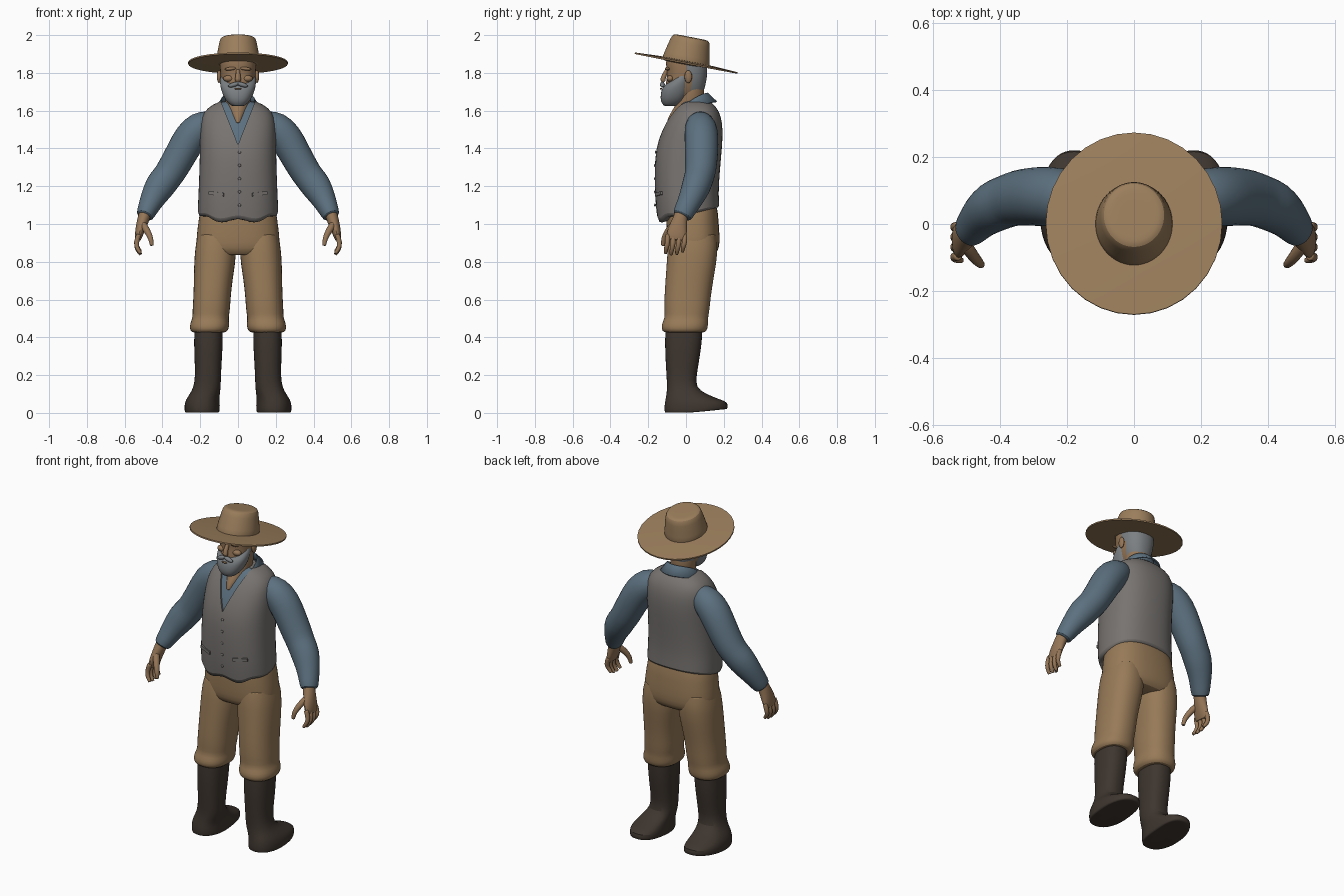
import bpy, bmesh, math
from mathutils import Vector, Matrix

if "Cube" in bpy.data.objects:
    bpy.data.objects.remove(bpy.data.objects["Cube"])


def material(name, rgb):
    m = bpy.data.materials.new(name)
    m.diffuse_color = (*rgb, 1)
    m.use_nodes = True
    m.node_tree.nodes["Principled BSDF"].inputs["Base Color"].default_value = m.diffuse_color
    return m


HAT = material("straw tan", (.33, .21, .108))
SKIN = material("weathered skin", (.30, .18, .095))
HAIR = material("grey hair", (.20, .215, .225))
VEST = material("grey cloth", (.185, .172, .163))
SHIRT = material("blue cloth", (.107, .163, .212))
PANTS = material("tan cloth", (.315, .197, .098))
BOOT = material("dark leather", (.048, .036, .028))


def skin_rings(name, rings, mats, subsurf=1):
    """Bridge rings of points into a closed solid."""
    bm = bmesh.new()
    # inset end rings keep the caps flat under subdivision
    ends = []
    for r in (rings[0], rings[-1]):
        c = sum(r, Vector()) / len(r)
        ends.append([c.lerp(p, .7) for p in r])
    loops = [[bm.verts.new(p) for p in r] for r in [ends[0], *rings, ends[1]]]
    n = len(loops[0])
    for a, b in zip(loops, loops[1:]):
        for i in range(n):
            bm.faces.new((a[i], a[(i + 1) % n], b[(i + 1) % n], b[i]))
    bm.faces.new(loops[0])
    bm.faces.new(loops[-1])
    bmesh.ops.recalc_face_normals(bm, faces=bm.faces)
    return finish(name, bm, mats, subsurf)


def finish(name, bm, mats, subsurf=0):
    me = bpy.data.meshes.new(name)
    bm.to_mesh(me)
    bm.free()
    for m in mats:
        me.materials.append(m)
    ob = bpy.data.objects.new(name, me)
    bpy.context.collection.objects.link(ob)
    if subsurf:
        mod = ob.modifiers.new("smooth", 'SUBSURF')
        mod.levels = mod.render_levels = subsurf
    return ob


def loft(name, rows, mat, p=2.3, seg=24, s=1, subsurf=1, grow=0, edit=None):
    """Stack of horizontal rounded sections: z, half width, front y, back y, centre x."""
    rings = []
    for row in rows:
        z, rx, yf, yb = row[:4]
        cx = row[4] * s if len(row) > 4 else 0
        ring = []
        for i in range(seg):
            a = 2 * math.pi * i / seg
            sx, sy = math.sin(a), -math.cos(a)
            x = math.copysign(abs(sx) ** (2 / p), sx) * (rx + grow)
            y = math.copysign(abs(sy) ** (2 / p), sy) * ((yb - yf) / 2 + grow)
            v = Vector((cx + x, (yf + yb) / 2 + y, z))
            ring.append(edit(v) if edit else v)
        rings.append(ring)
    return skin_rings(name, rings, mat if isinstance(mat, list) else [mat], subsurf)


def tube(name, pts, mat, s=1, seg=12):
    """Limb along a path of x, y, z, radius, depth radius."""
    P = [Vector((q[0] * s, q[1], q[2])) for q in pts]
    rings = []
    for i, c in enumerate(P):
        t = (P[min(i + 1, len(P) - 1)] - P[max(i - 1, 0)]).normalized()
        b = Vector((0, 1, 0))
        b = (b - t * t.dot(b)).normalized()
        n = b.cross(t)
        ra, rb = pts[i][3], pts[i][-1]
        rings.append([c + n * ra * math.cos(k * math.tau / seg) + b * rb * math.sin(k * math.tau / seg)
                      for k in range(seg)])
    return skin_rings(name, rings, [mat])


def blob(name, loc, size, mat, rot=(0, 0, 0)):
    bm = bmesh.new()
    bmesh.ops.create_uvsphere(bm, u_segments=12, v_segments=8, radius=1)
    ob = finish(name, bm, [mat])
    ob.location, ob.scale, ob.rotation_euler = loc, size, rot
    return ob


# Hat, tipped up at the front
crown = loft("hat_crown", [(-.01, .12, -.135, .132), (.03, .115, -.125, .122), (.115, .1, -.106, .108),
                           (.135, .093, -.098, .1), (.139, .075, -.08, .08)], HAT, 2)
brim = loft("hat_brim", [(-.006, .11, -.12, .12), (-.005, .264, -.276, .278), (.003, .264, -.276, .278),
                         (.01, .13, -.142, .14)], HAT, 2, 32, subsurf=0)
for ob in (crown, brim):
    ob.location, ob.rotation_euler = (0, 0, 1.853), (-.19, 0, 0)

# Head: skin in front, hair behind the ears
head = loft("head", [(1.66, .05, -.1, .075), (1.70, .075, -.108, .095), (1.75, .09, -.108, .107),
                     (1.785, .093, -.1, .113), (1.82, .096, -.104, .114), (1.86, .097, -.108, .112),
                     (1.89, .09, -.1, .1)], [SKIN, HAIR])
for f in head.data.polygons:
    f.material_index = int(f.center.y > .02)
loft("beard", [(1.625, .035, -.118, -.045), (1.65, .064, -.136, -.005), (1.69, .084, -.135, .02),
               (1.725, .093, -.126, .03), (1.745, .096, -.1, .03), (1.79, .097, -.055, .03)], HAIR)
blob("lower_lip", (0, -.132, 1.716), (.018, .006, .005), SKIN)
tube("nose", [(0, -.1, 1.815, .011, .012), (0, -.117, 1.785, .013, .013), (0, -.124, 1.763, .018, .016),
              (0, -.115, 1.752, .012, .012)], SKIN)
for s in (1, -1):
    blob("moustache", (.022 * s, -.125, 1.738), (.032, .013, .012), HAIR, (0, .3 * s, 0))
    blob("ear", (.1 * s, .012, 1.78), (.012, .02, .034), SKIN)
    blob("brow", (.04 * s, -.098, 1.822), (.032, .013, .009), SKIN, (0, .1 * s, 0))
    blob("cheek", (.05 * s, -.083, 1.77), (.028, .02, .018), SKIN)

# Neck and open throat
loft("neck", [(1.53, .02, -.108, .03), (1.58, .045, -.088, .07), (1.62, .062, -.06, .09),
              (1.67, .072, -.04, .1), (1.76, .074, -.04, .095)], SKIN, 2)

# Shirt body and vest share the same torso profile
torso = [(1.15, .211, -.165, .172), (1.28, .206, -.168, .18), (1.4, .203, -.162, .192),
         (1.5, .203, -.128, .197), (1.57, .195, -.09, .187), (1.615, .165, -.055, .165),
         (1.65, .1, -.03, .13)]
loft("shirt_body", torso, SHIRT, 2.4, grow=-.01)


def hem(v):
    # Two points at the front, higher at the back
    if v.z < 1.1:
        v.z = 1.045 + .25 * v.y if v.y > -.1 else 1.005
        if abs(v.x) < .01 and v.y < 0:
            v.z += .03
        elif abs(v.x) > .13 and v.y < 0:
            v.z = 1.04
    return v


vest = loft("vest", [(1.05, .205, -.14, .165), (1.05, .217, -.156, .18)] + torso, VEST, 2.4, edit=hem)

# V neck cut
bm = bmesh.new()
tri = [bm.verts.new(p) for p in ((0, -.3, 1.42), (.115, -.3, 1.71), (-.115, -.3, 1.71))]
face = bm.faces.new(tri)
new = bmesh.ops.extrude_face_region(bm, geom=[face])["geom"]
bmesh.ops.translate(bm, vec=(0, .31, 0), verts=[g for g in new if isinstance(g, bmesh.types.BMVert)])
bmesh.ops.recalc_face_normals(bm, faces=bm.faces)
cutter = finish("neck_cutter", bm, [VEST])
cutter.hide_render = True
cutter.hide_set(True)
cut = vest.modifiers.new("neck", 'BOOLEAN')
cut.object, cut.operation, cut.solver = cutter, 'DIFFERENCE', 'EXACT'

# Vest buttons and pocket welts
for i in range(5):
    blob("vest_button", (.008, -.164 + (.004 if i == 4 else 0), 1.1 + i * .07), (.008, .005, .008), VEST)
for s in (1, -1):
    bm = bmesh.new()
    bmesh.ops.create_cube(bm, size=1, matrix=Matrix.Diagonal((.085, .012, .018, 1)))
    welt = finish("vest_pocket", bm, [VEST])
    welt.location, welt.rotation_euler = (.115 * s, -.144, 1.16), (0, -.1 * s, .35 * s)

# Folded collar with points at the front
bm = bmesh.new()
rows = []
for i in range(25):
    a = math.radians(-148 + 296 * i / 24)
    t = ((1 - math.cos(a)) / 2) ** 1.5
    top = 1.695 - .11 * t
    rows.append([bm.verts.new((r * math.sin(a), .028 + d * math.cos(a), z)) for r, d, z in
                 ((.08, .085, top - .05), (.088, .088, top), (.122, .135, top - .045 - .03 * t))])
for a, b in zip(rows, rows[1:]):
    for k in range(2):
        bm.faces.new((a[k], a[k + 1], b[k + 1], b[k]))
bmesh.ops.recalc_face_normals(bm, faces=bm.faces)
collar = finish("shirt_collar", bm, [SHIRT])
collar.modifiers.new("thickness", 'SOLIDIFY').thickness = .008

# Hips
loft("trouser_hips", [(1.12, .195, -.1, .165), (1.02, .21, -.105, .173), (.93, .222, -.103, .18),
                      (.87, .222, -.1, .177), (.835, .2, -.08, .155)], PANTS, 2.5)

for s in (1, -1):
    # Trouser leg gathered over the boot
    loft("trouser_leg", [(.96, .1, -.09, .165, .115), (.84, .113, -.1, .17, .119), (.72, .104, -.108, .148, .13),
                         (.62, .099, -.115, .132, .137), (.54, .1, -.116, .125, .142), (.505, .095, -.112, .117, .145),
                         (.475, .104, -.128, .118, .15), (.445, .105, -.132, .115, .152),
                         (.425, .092, -.12, .104, .154)], PANTS, 2.3, s=s)

    # Boot, with the toe lifted slightly
    def toe(v):
        if v.z < .05:
            v.z += .1 * max(0, v.y - .02)
        if v.z < .1 and v.y > .1:
            v.x -= .1 * s * (v.y - .1)
        return v
    loft("boot", [(.46, .08, -.115, .095, .155), (.3, .074, -.11, .075, .158), (.2, .068, -.104, .056, .158),
                  (.135, .072, -.1, .052, .163), (.1, .08, -.104, .105, .176), (.068, .09, -.11, .19, .188),
                  (.035, .095, -.116, .224, .19), (.004, .093, -.114, .222, .19), (0, .09, -.112, .218, .19)],
         BOOT, 2.4, s=s, edit=toe)

    # Sleeve, bent at the elbow
    tube("sleeve", [(.13, .07, 1.545, .06), (.195, .078, 1.52, .088), (.253, .082, 1.46, .092, .092),
                    (.297, .083, 1.38, .086, .09), (.35, .078, 1.285, .084, .085), (.375, .07, 1.25, .08, .08),
                    (.415, .055, 1.2, .084, .08), (.455, .025, 1.13, .066, .066), (.48, -.005, 1.075, .054, .058),
                    (.495, -.022, 1.04, .047, .053)], SHIRT, s, 16)

    # Hand
    tube("palm", [(.487, -.02, 1.07, .034, .036), (.503, -.033, 1.02, .033, .04), (.516, -.045, .975, .028, .053),
                  (.527, -.05, .935, .021, .056), (.53, -.052, .915, .015, .05)], SKIN, s)
    for k in range(4):
        y, d = -.097 + k * .03, (.006, 0, .002, .014)[k]
        tube("finger", [(.525, y, .945, .015), (.54, y, .9, .015), (.535, y - .008, .865 + d, .013),
                        (.515, y - .012, .838 + d, .01)], SKIN, s, 8)
    tube("thumb", [(.505, -.062, 1.0, .022), (.478, -.1, .96, .019), (.46, -.12, .92, .015),
                   (.456, -.122, .885, .011)], SKIN, s, 8)

# Smooth shading with crisp edges
for ob in bpy.data.objects:
    ob.select_set(ob != cutter)
bpy.context.view_layer.objects.active = vest
bpy.ops.object.shade_smooth_by_angle(angle=math.radians(50))
